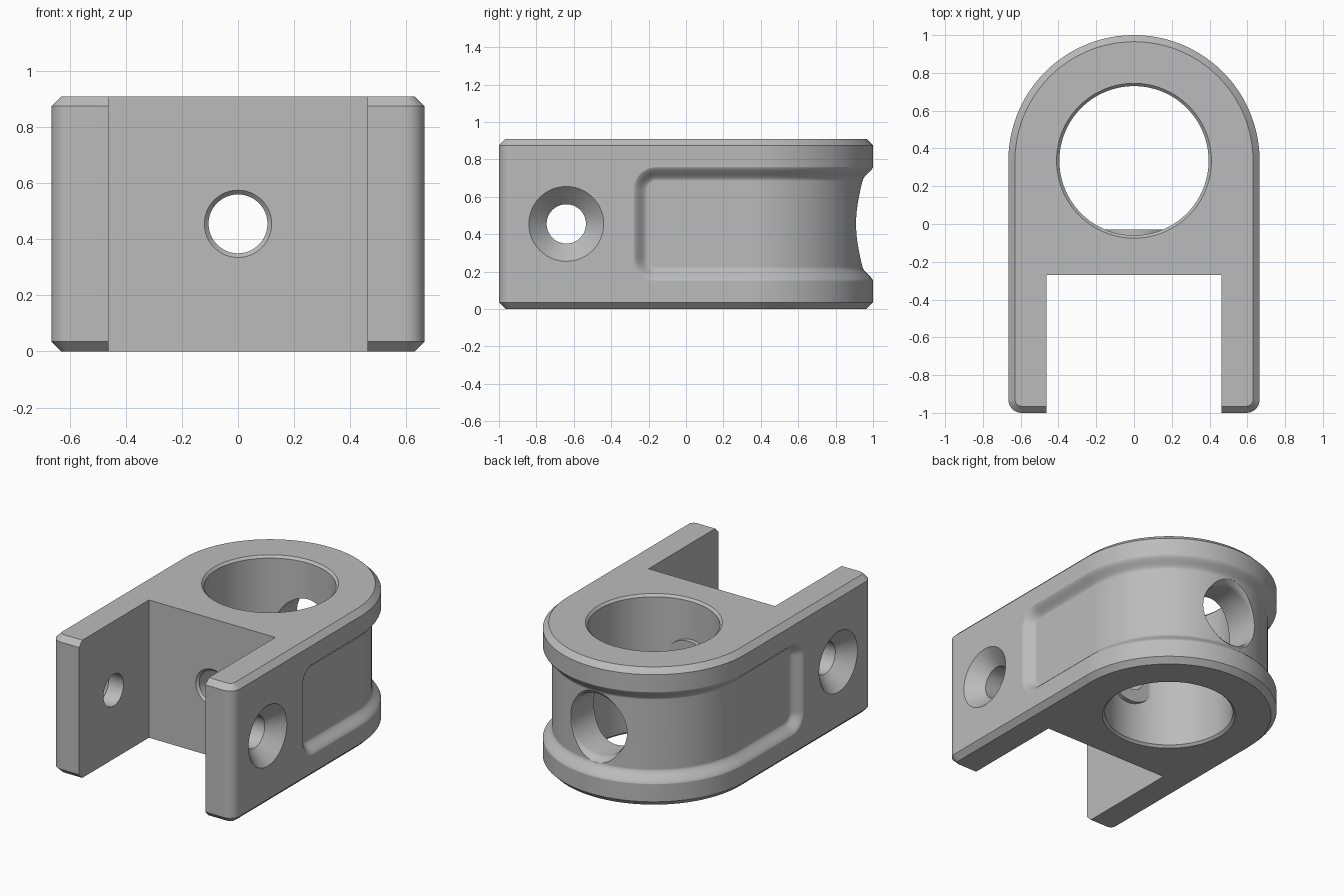
import bpy, bmesh, math
from mathutils import Matrix, Vector

cube = bpy.data.objects.get("Cube")
if cube:
    bpy.data.objects.remove(cube, do_unlink=True)

HEIGHT, RADIUS, ARC_Y = 0.91, 0.665, 0.335
MID = HEIGHT / 2

metal = bpy.data.materials.new("plain_grey")
metal.use_nodes = True
GREY = (0.5, 0.5, 0.5, 1)
metal.diffuse_color = GREY
metal.node_tree.nodes["Principled BSDF"].inputs["Base Color"].default_value = GREY


def finish(name, bm):
    bmesh.ops.recalc_face_normals(bm, faces=bm.faces[:])
    mesh = bpy.data.meshes.new(name)
    bm.to_mesh(mesh)
    bm.free()
    mesh.materials.append(metal)
    ob = bpy.data.objects.new(name, mesh)
    bpy.context.collection.objects.link(ob)
    return ob


def bridge(bm, rings):
    n = len(rings[0])
    for a, b in zip(rings, rings[1:]):
        for i in range(n):
            j = (i + 1) % n
            bm.faces.new((a[i], a[j], b[j], b[i]))


def lathe(name, profile, origin, axis, steps=96):
    """Solid of revolution from (distance, radius) pairs along an axis."""
    bm = bmesh.new()
    turn = Vector((0, 0, 1)).rotation_difference(Vector(axis)).to_matrix().to_4x4()
    place = Matrix.Translation(origin) @ turn
    rings = []
    for dist, r in profile:
        angles = [math.tau * i / steps for i in range(steps)]
        rings.append([bm.verts.new(place @ Vector((r * math.cos(a), r * math.sin(a), dist)))
                      for a in angles])
    bridge(bm, rings)
    bm.faces.new(rings[0])
    bm.faces.new(rings[-1])
    return finish(name, bm)


def box(name, low, high):
    bm = bmesh.new()
    bmesh.ops.create_cube(bm, size=1)
    low, high = Vector(low), Vector(high)
    for v in bm.verts:
        v.co = (low + high) / 2 + v.co * (high - low)
    return finish(name, bm)


def combine(target, tool, operation="DIFFERENCE"):
    mod = target.modifiers.new(tool.name, "BOOLEAN")
    mod.operation, mod.object, mod.solver = operation, tool, "EXACT"
    bpy.context.view_layer.objects.active = target
    bpy.ops.object.modifier_apply(modifier=mod.name)
    bpy.data.objects.remove(tool, do_unlink=True)


def body_ring(bm, z, inset):
    """Round-backed outline with small front corners, moved inwards by inset."""
    corner = 0.07
    arcs = [(0, ARC_Y, RADIUS, 0, 180, 128),
            (corner - RADIUS, corner - 1, corner, 180, 270, 10),
            (RADIUS - corner, corner - 1, corner, 270, 360, 10)]
    ring = []
    for cx, cy, r, start, end, steps in arcs:
        for i in range(steps + 1):
            a = math.radians(start + (end - start) * i / steps)
            ring.append(bm.verts.new((cx + (r - inset) * math.cos(a),
                                      cy + (r - inset) * math.sin(a), z)))
    return ring


# Body with chamfered top and bottom rims
CHAMFER = 0.035
bm = bmesh.new()
rings = [body_ring(bm, z, inset) for z, inset in
         ((0, CHAMFER), (CHAMFER, 0), (HEIGHT - CHAMFER, 0), (HEIGHT, CHAMFER))]
bridge(bm, rings)
bm.faces.new(rings[0])
bm.faces.new(rings[-1])
body = finish("clevis_body", bm)


# Soft-edged recess wrapped around the sides and back
def wrap(s, z, depth):
    r = RADIUS - depth
    quarter = RADIUS * math.pi / 2
    if abs(s) <= quarter:
        a = s / RADIUS
        return (r * math.sin(a), ARC_Y + r * math.cos(a), MID + z)
    return (math.copysign(r, s), ARC_Y - (abs(s) - quarter), MID + z)


def recess_ring(bm, inset, depth):
    half_len = RADIUS * math.pi / 2 + ARC_Y + 0.285
    half_high, corner = 0.31, 0.125
    flat, r = half_len - corner, corner - inset
    arc = [math.radians(90 * i / 10) for i in range(11)]
    right = [(flat + r * math.sin(a), half_high - corner + r * math.cos(a)) for a in arc]
    left = [(-s, z) for s, z in reversed(right)]
    middle = [(-flat + 2 * flat * i / 160, half_high - inset) for i in range(1, 160)]
    upper = left + middle + right
    top = [bm.verts.new(wrap(s, z, depth)) for s, z in upper]
    bottom = [bm.verts.new(wrap(s, -z, depth)) for s, z in upper]
    return top, bottom


bm = bmesh.new()
layers = [(0, -0.03)]
for i in range(11):
    t = i / 10
    layers.append((0.08 * t, -0.001 + 0.056 * t * t * (3 - 2 * t)))
pairs = [recess_ring(bm, inset, depth) for inset, depth in layers]
bridge(bm, [top + bottom[::-1] for top, bottom in pairs])
for top, bottom in (pairs[0], pairs[-1]):
    for i in range(len(top) - 1):
        bm.faces.new((top[i], top[i + 1], bottom[i + 1], bottom[i]))
combine(body, finish("recess_cutter", bm))

# Slot between the two arms
combine(body, box("slot_cutter", (-0.462, -1.2, -0.2), (0.462, -0.27, HEIGHT + 0.2)))

# Main vertical bore with chamfered rims
combine(body, lathe("bore_cutter", [(-0.1, 0.51), (0.015, 0.395), (HEIGHT - 0.015, 0.395),
                                    (HEIGHT + 0.1, 0.51)], (0, ARC_Y, 0), (0, 0, 1), 128))

# Flat seat inside the bore, then the hole from the slot through it
combine(body, lathe("bolt_seat", [(-0.15, 0.19), (-0.03, 0.19)], (0, 0, MID), (0, 1, 0)), "UNION")
combine(body, lathe("bolt_hole_cutter", [(-0.32, 0.17), (-0.255, 0.105), (0.2, 0.105)],
                    (0, 0, MID), (0, 1, 0)))

# Access hole through the back wall
combine(body, lathe("access_hole_cutter", [(0.5, 0.2), (0.9, 0.202), (0.925, 0.212),
                                           (0.945, 0.235), (1.1, 0.25)], (0, 0, MID), (0, 1, 0)))

# Countersunk pin holes in both arms
for side in (-1, 1):
    combine(body, lathe("pin_hole_cutter", [(0.3, 0.105), (0.57, 0.105), (0.72, 0.255)],
                        (0, -0.64, MID), (side, 0, 0)))

bpy.ops.object.select_all(action="DESELECT")
body.select_set(True)
bpy.context.view_layer.objects.active = body
bpy.ops.object.shade_smooth_by_angle(angle=math.radians(28))
weighted = body.modifiers.new("even_shading", "WEIGHTED_NORMAL")
weighted.keep_sharp = True
